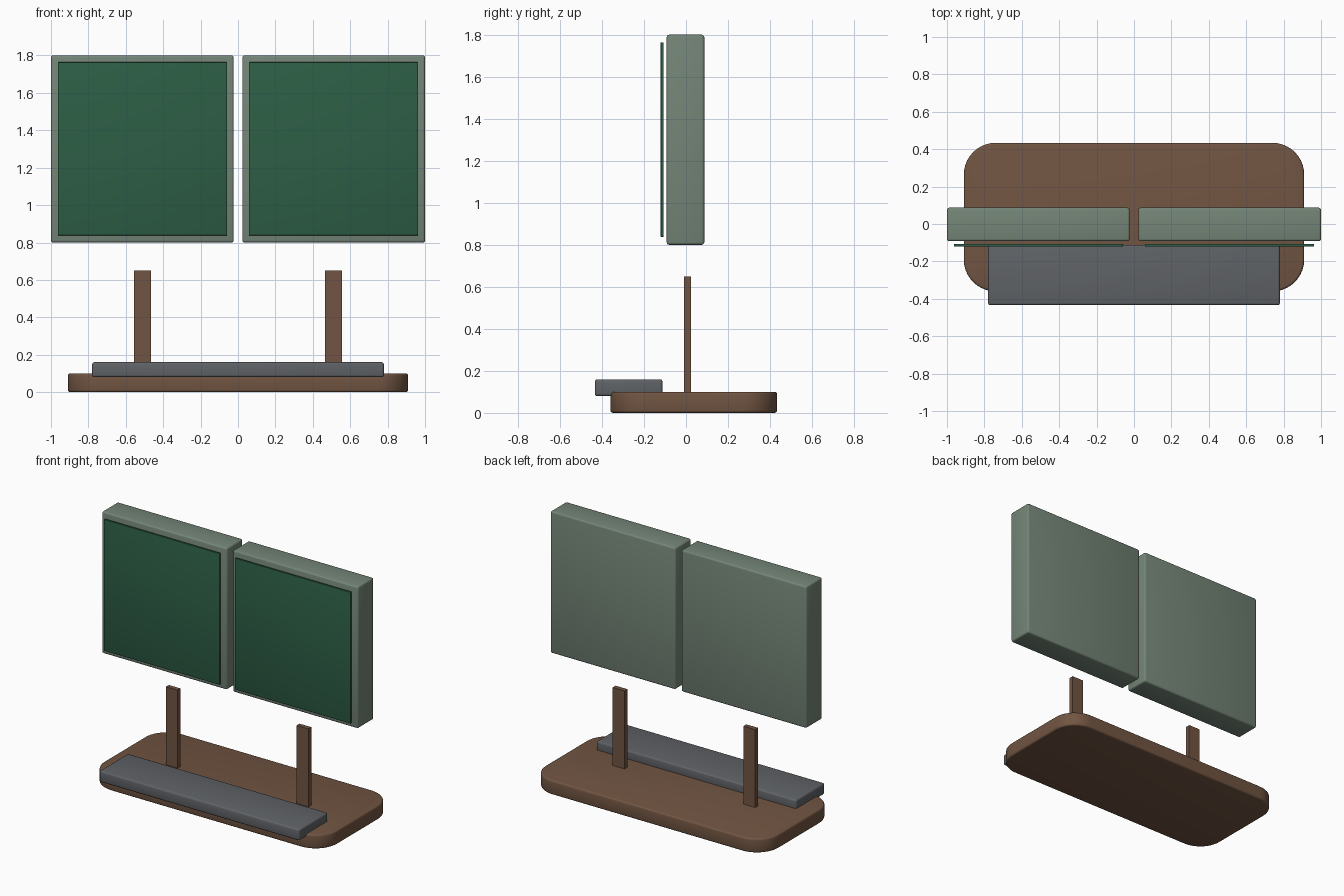
import bpy, bmesh, math

if "Cube" in bpy.data.objects:
    bpy.data.objects.remove(bpy.data.objects["Cube"])


def material(name, rgb):
    m = bpy.data.materials.new(name)
    m.diffuse_color = (*rgb, 1.0)
    m.use_nodes = True
    m.node_tree.nodes["Principled BSDF"].inputs["Base Color"].default_value = m.diffuse_color
    return m


WOOD = material("brown_wood", (0.165, 0.090, 0.054))
CASE = material("sage_casing", (0.175, 0.235, 0.185))
GLASS = material("dark_green_screen", (0.026, 0.112, 0.060))
SLATE = material("slate_grey", (0.115, 0.123, 0.134))


def box(name, lo, hi, mat, edge=0.0, corner=0.0, smooth=True):
    """Box between two corners; corner rounds the upright edges, edge rounds the rest."""
    bm = bmesh.new()
    bmesh.ops.create_cube(bm, size=1)
    for v in bm.verts:
        v.co = [(a + b) / 2 + c * (b - a) for a, b, c in zip(lo, hi, v.co)]
    if corner:
        upright = [e for e in bm.edges
                   if abs(e.verts[0].co.z - e.verts[1].co.z) > 1e-4]
        bmesh.ops.bevel(bm, geom=upright, offset=corner, segments=10,
                        profile=0.5, affect='EDGES')
    if edge:
        sharp = [e for e in bm.edges if e.calc_face_angle(0) > math.radians(40)]
        bmesh.ops.bevel(bm, geom=sharp, offset=edge, segments=3,
                        profile=0.5, affect='EDGES')
    bmesh.ops.recalc_face_normals(bm, faces=bm.faces)
    me = bpy.data.meshes.new(name)
    bm.to_mesh(me)
    bm.free()
    me.materials.append(mat)
    ob = bpy.data.objects.new(name, me)
    bpy.context.collection.objects.link(ob)
    if smooth:
        bpy.ops.object.select_all(action='DESELECT')
        bpy.context.view_layer.objects.active = ob
        ob.select_set(True)
        bpy.ops.object.shade_smooth_by_angle(angle=math.radians(35))
    return ob


def pair(name, lo, hi, mat, **kw):
    """Right-hand part and its mirror image on the left."""
    box("right_" + name, lo, hi, mat, **kw)
    box("left_" + name, (-hi[0], lo[1], lo[2]), (-lo[0], hi[1], hi[2]), mat, **kw)


# rounded desk base
box("desk_base", (-0.91, -0.36, 0), (0.91, 0.434, 0.10), WOOD, edge=0.012, corner=0.17)

# keyboard tray overhanging the front edge
box("keyboard", (-0.78, -0.434, 0.08), (0.78, -0.112, 0.16), SLATE, edge=0.012)

# flat support posts
pair("post", (0.464, -0.010, 0.08), (0.556, 0.023, 0.65), WOOD, smooth=False)

# two monitor casings and the screens floating just ahead of them
pair("monitor", (0.023, -0.092, 0.80), (1.0, 0.087, 1.80), CASE, edge=0.012)
pair("screen", (0.059, -0.121, 0.838), (0.963, -0.106, 1.764), GLASS, edge=0.003)
